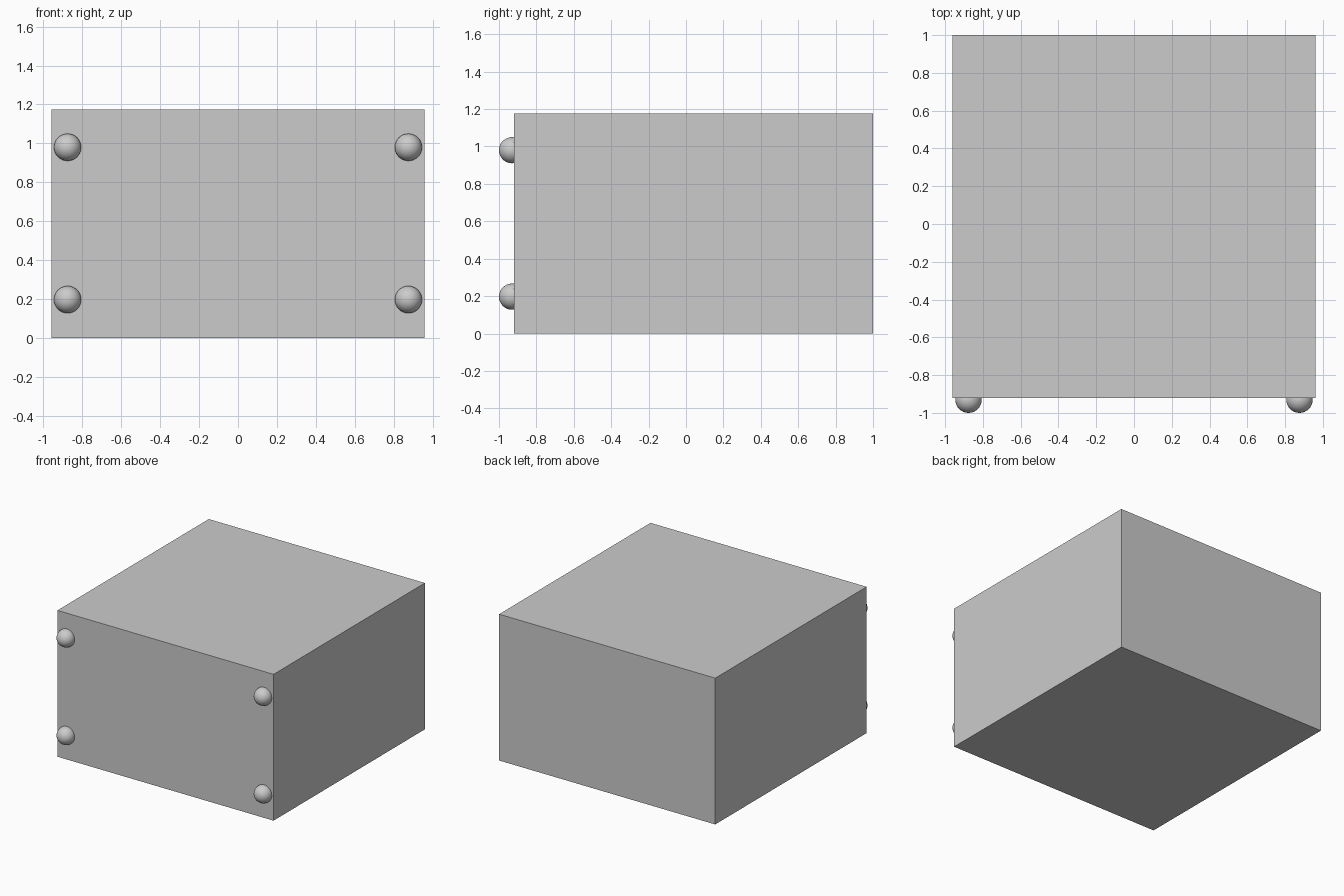
import bpy

if "Cube" in bpy.data.objects:
    bpy.data.objects.remove(bpy.data.objects["Cube"])

# Main cabinet body
WIDTH, HEIGHT = 1.92, 1.175
FRONT, BACK = -0.92, 1.0
bpy.ops.mesh.primitive_cube_add(size=1, location=(0, (FRONT + BACK) / 2, HEIGHT / 2))
body = bpy.context.object
body.name = "box_body"
body.scale = (WIDTH, BACK - FRONT, HEIGHT)
bpy.ops.object.transform_apply(location=False, rotation=False, scale=True)

# Round studs near the four front corners
RADIUS = 0.07
for side, x in (("left", -0.876), ("right", 0.876)):
    for level, z in (("lower", 0.197), ("upper", 0.98)):
        bpy.ops.mesh.primitive_uv_sphere_add(
            segments=32, ring_count=16, radius=RADIUS, location=(x, -1 + RADIUS, z))
        stud = bpy.context.object
        stud.name = f"{level}_{side}_stud"
        bpy.ops.object.shade_smooth()
